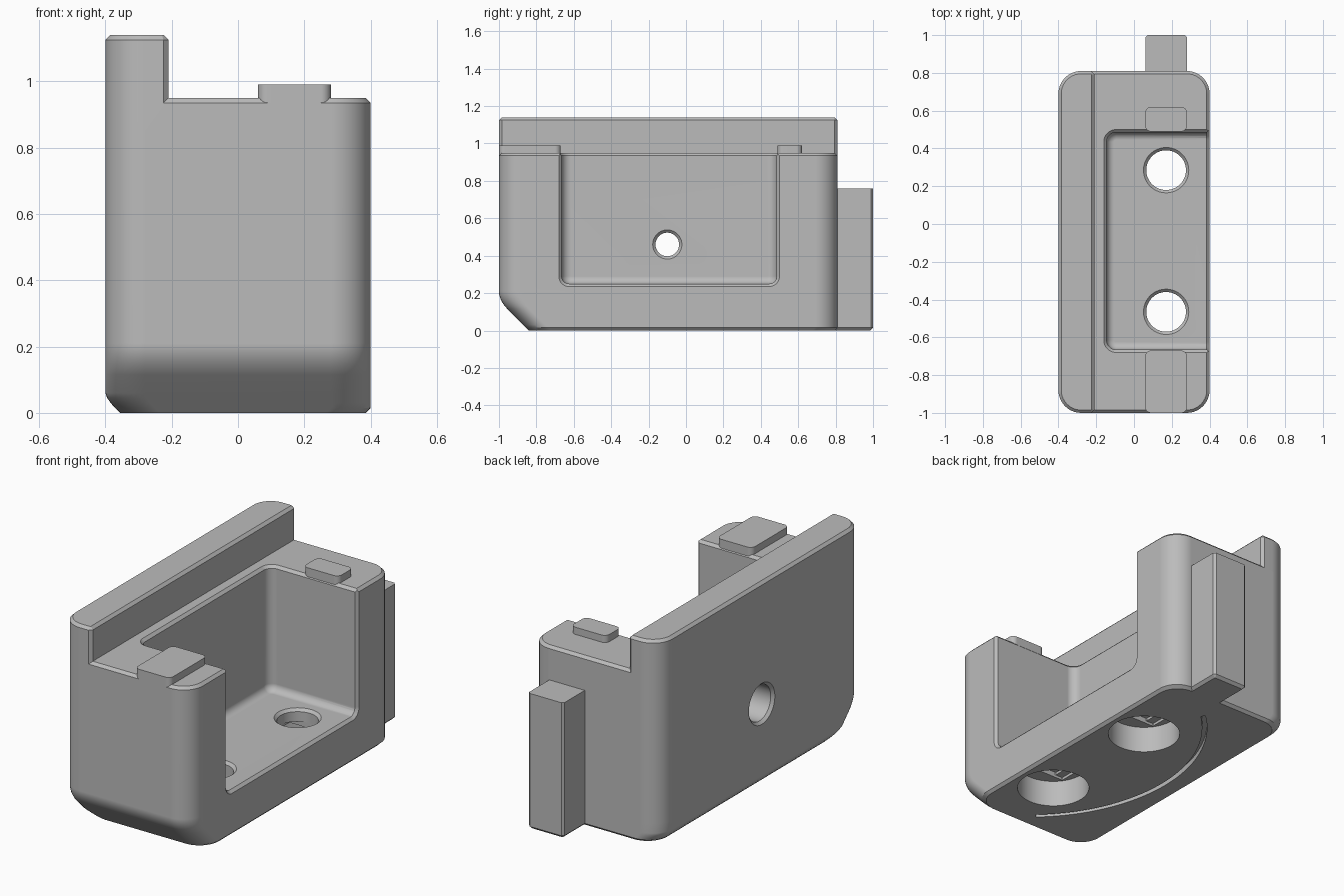
import bpy, bmesh, math

cube = bpy.data.objects.get("Cube")
if cube:
    bpy.data.objects.remove(cube, do_unlink=True)

grey = bpy.data.materials.new("plain_grey")
grey.use_nodes = True
COLOUR = (0.5, 0.5, 0.5, 1)
grey.diffuse_color = COLOUR
grey.node_tree.nodes["Principled BSDF"].inputs["Base Color"].default_value = COLOUR


def rounded_rect(x0, x1, y0, y1, radii, grow=0.0, seg=10):
    """Outline with corner radii in the order ++, -+, --, +-; tiny radii become chamfers."""
    if not isinstance(radii, tuple):
        radii = (radii,) * 4
    x0, x1, y0, y1 = x0 - grow, x1 + grow, y0 - grow, y1 + grow
    pts = []
    for i, (cx, cy, sx, sy) in enumerate(((x1, y1, 1, 1), (x0, y1, -1, 1),
                                          (x0, y0, -1, -1), (x1, y0, 1, -1))):
        r = max(radii[i] + grow, 0.004)
        n = 1 if radii[i] <= 0.02 else seg
        for k in range(n + 1):
            a = math.pi / 2 * (i + k / n)
            pts.append((cx - sx * r + r * math.cos(a), cy - sy * r + r * math.sin(a)))
    return pts


def circle(cx, cy, r, n=64):
    return [(cx + r * math.cos(2 * math.pi * k / n), cy + r * math.sin(2 * math.pi * k / n))
            for k in range(n)]


def loft(name, rings, axis="z"):
    """Closed solid through (height, outline) rings stacked along z or x."""
    bm = bmesh.new()
    loops = []
    for h, pts in rings:
        loops.append([bm.verts.new((u, v, h) if axis == "z" else (h, u, v)) for u, v in pts])
    for a, b in zip(loops, loops[1:]):
        for i in range(len(a)):
            j = (i + 1) % len(a)
            bm.faces.new((a[i], a[j], b[j], b[i]))
    bm.faces.new(loops[0][::-1])
    bm.faces.new(loops[-1])
    bmesh.ops.recalc_face_normals(bm, faces=bm.faces)
    mesh = bpy.data.meshes.new(name)
    bm.to_mesh(mesh)
    bm.free()
    mesh.materials.append(grey)
    ob = bpy.data.objects.new(name, mesh)
    bpy.context.collection.objects.link(ob)
    return ob


def cut(target, cutter):
    """Subtract a cutter, then discard it."""
    mod = target.modifiers.new("cut", "BOOLEAN")
    mod.operation, mod.solver, mod.object = "DIFFERENCE", "EXACT", cutter
    cutter.hide_render = True
    bpy.context.view_layer.objects.active = target
    bpy.ops.object.modifier_apply(modifier=mod.name)
    bpy.data.objects.remove(cutter, do_unlink=True)


C = 0.015          # small edge chamfer
R = 0.12           # large corner radius
LEDGE, TOP = 0.95, 1.14


# Body: sloping toe at the front, softened left bottom edge, chamfered top
def toe(z):
    blend = max(0.0, min(1.0, (z - 0.115) / 0.095))
    return -0.84 - z if z < 0.115 else -0.955 - 0.045 * (2 * blend - blend ** 2)


def side(z):
    return -0.4 + 0.045 * max(0.0, 1 - z / 0.06) ** 1.5


rings = []
for z in [0, C, 0.03, 0.045, 0.06, 0.115] + [0.115 + 0.095 * k / 6 for k in range(1, 7)]:
    inset = max(0.0, C - z)
    rings.append((z, rounded_rect(side(z), 0.4 - inset, toe(z), 0.81 - inset, R)))
outer = (-0.4, 0.4, -1, 0.81, R)
rings += [(LEDGE - C, rounded_rect(*outer)), (LEDGE, rounded_rect(*outer, grow=-C))]
body = loft("body", rings)

# Open pocket with a filleted floor and chamfered rims
pocket = (-0.145, 1.0, -0.665, 0.485, 0.05)
FLOOR, F = 0.25, 0.04
rings = []
for k in range(7):
    a = math.pi / 2 * k / 6
    rings.append((FLOOR + F * (1 - math.cos(a)), rounded_rect(*pocket, grow=-F * (1 - math.sin(a)))))
rings.append((1.5, rounded_rect(*pocket)))
cut(body, loft("pocket_cutter", rings))
cut(body, loft("top_rim_cutter", [(LEDGE - C, rounded_rect(*pocket)),
                                  (LEDGE + C, rounded_rect(*pocket, grow=2 * C))]))
opening = (-0.665, 0.485, FLOOR, 1.5, F)
cut(body, loft("side_rim_cutter", [(0.4 - C, rounded_rect(*opening)),
                                   (0.4 + C, rounded_rect(*opening, grow=2 * C))], "x"))

# Floor screw holes with wide recesses below and stepped recess ceilings
HX, HR = 0.17, 0.105
for hy in (0.285, -0.465):
    cut(body, loft("hole_cutter", [(0.1, circle(HX, hy, HR)), (FLOOR - C, circle(HX, hy, HR)),
                                   (FLOOR + C, circle(HX, hy, HR + 2 * C))]))
    cut(body, loft("recess_cutter", [(-0.1, circle(HX, hy, 0.19)), (0.15, circle(HX, hy, 0.19))]))
    for half, height in ((0.15, 0.165), (HR, 0.18)):
        cut(body, loft("step_cutter", [(0.1, rounded_rect(HX - half, HX + half, hy - HR, hy + HR, 0)),
                                       (height, rounded_rect(HX - half, HX + half, hy - HR, hy + HR, 0))]))

# Cross hole through the tall wall, wider on the outside
cross = (-0.1, 0.46)
cut(body, loft("cross_cutter", [(-0.3, circle(*cross, 0.063)), (-0.145 - C, circle(*cross, 0.063)),
                                (-0.145 + C, circle(*cross, 0.063 + 2 * C))], "x"))
cut(body, loft("cross_recess_cutter", [(-0.4 - C, circle(*cross, 0.1 + 2 * C)), (-0.4 + C, circle(*cross, 0.1)),
                                       (-0.23, circle(*cross, 0.1))], "x"))

# Curved groove under the base
arc = [math.pi - 0.83 + 1.66 * k / 40 for k in range(41)]
groove = [(0.683 + r * math.cos(a), -0.06 + r * math.sin(a))
          for r, seq in ((0.95, arc), (0.925, arc[::-1])) for a in seq]
cut(body, loft("groove_cutter", [(-0.05, groove), (0.03, groove)]))

# Raised wall along the closed side
wall = (-0.4, -0.21, -1, 0.81, (C, R, R, C))
fence = loft("raised_wall", [(LEDGE - C, rounded_rect(*wall)), (TOP - C, rounded_rect(*wall)),
                             (TOP, rounded_rect(*wall, grow=-C))])

# Locating tabs on the ledge and the rear tongue
parts = [body, fence]
for name, y0, y1 in (("front_tab", -1, -0.67), ("rear_tab", 0.49, 0.62)):
    outline = rounded_rect(0.06, 0.28, y0, y1, 0.03)
    parts.append(loft(name, [(LEDGE - C, outline), (0.99, outline)]))
tongue = (0.06, 0.28, 0.7, 1.0, 0.012)
parts.append(loft("rear_tongue", [(0, rounded_rect(*tongue, grow=-C)), (C, rounded_rect(*tongue)),
                                  (0.76, rounded_rect(*tongue))]))

# Smooth curves, crisp edges
for ob in parts:
    bpy.ops.object.select_all(action="DESELECT")
    ob.select_set(True)
    bpy.context.view_layer.objects.active = ob
    bpy.ops.object.shade_smooth_by_angle(angle=math.radians(25))
    mod = ob.modifiers.new("flat_face_normals", "WEIGHTED_NORMAL")
    mod.keep_sharp = True
